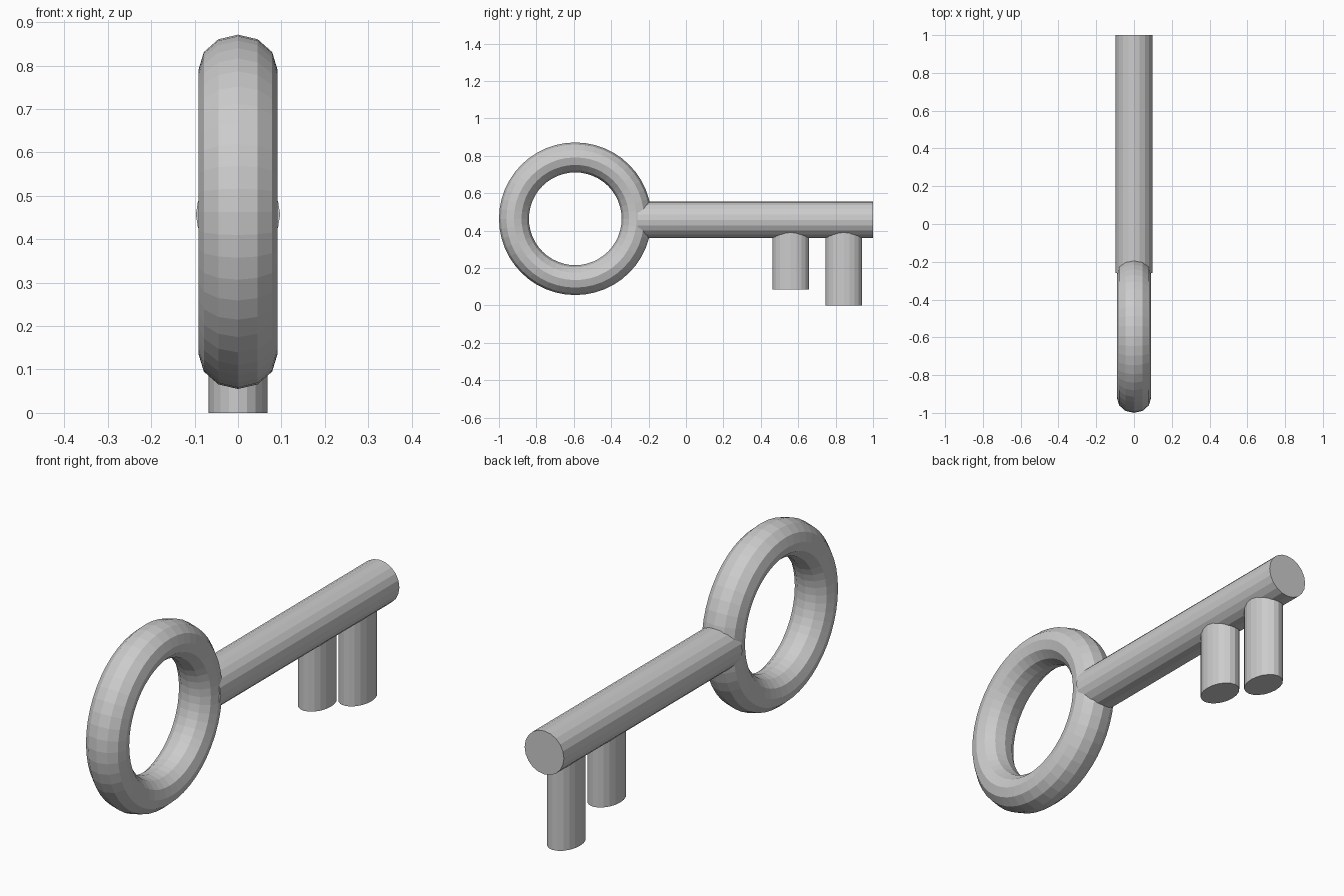
import bpy
from math import cos, sin, pi
from mathutils import Matrix, Vector

default = bpy.data.objects.get("Cube")
if default:
    bpy.data.objects.remove(default)

metal = bpy.data.materials.new("grey metal")
metal.use_nodes = True
grey = (0.6, 0.6, 0.6, 1)
metal.diffuse_color = grey
metal.node_tree.nodes["Principled BSDF"].inputs["Base Color"].default_value = grey

AXIS_Z = 0.457   # height of the shaft's axis


def finish(name):
    obj = bpy.context.object
    obj.name = obj.data.name = name
    obj.data.materials.append(metal)
    return obj


def rod(name, center, radii, length, along_y=False):
    """Flat-shaded elliptical cylinder, upright or lying along y."""
    bpy.ops.mesh.primitive_cylinder_add(vertices=20, radius=1, depth=length)
    obj = finish(name)
    turn = Matrix.Rotation(pi / 2, 4, 'X' if along_y else 'Z')
    if along_y:
        turn = turn @ Matrix.Rotation(pi / 2, 4, 'Z')
    scale = Matrix.Diagonal((radii[0], 1, radii[1], 1) if along_y
                            else (radii[0], radii[1], 1, 1))
    obj.data.transform(scale @ turn)
    obj.location = center
    return obj


# Ring handle, slightly thicker across its width
bpy.ops.mesh.primitive_torus_add(major_segments=48, minor_segments=12,
                                 major_radius=0.328, minor_radius=0.08)
ring = finish("ring_handle")
ring.data.transform(Matrix.Diagonal((1.135, 1, 1, 1)) @ Matrix.Rotation(pi / 2, 4, 'Y'))
ring.location = (0, -0.592, 0.463)

# Shaft, its front end buried in the ring
rod("shaft", (0, 0.37, AXIS_Z), (0.097, 0.097), 1.26, along_y=True)

# Two teeth hanging from the shaft
for name, y, bottom in (("inner_tooth", 0.56, 0.085), ("outer_tooth", 0.844, 0)):
    rod(name, (0, y, (AXIS_Z + bottom) / 2), (0.068, 0.097), AXIS_Z - bottom)
